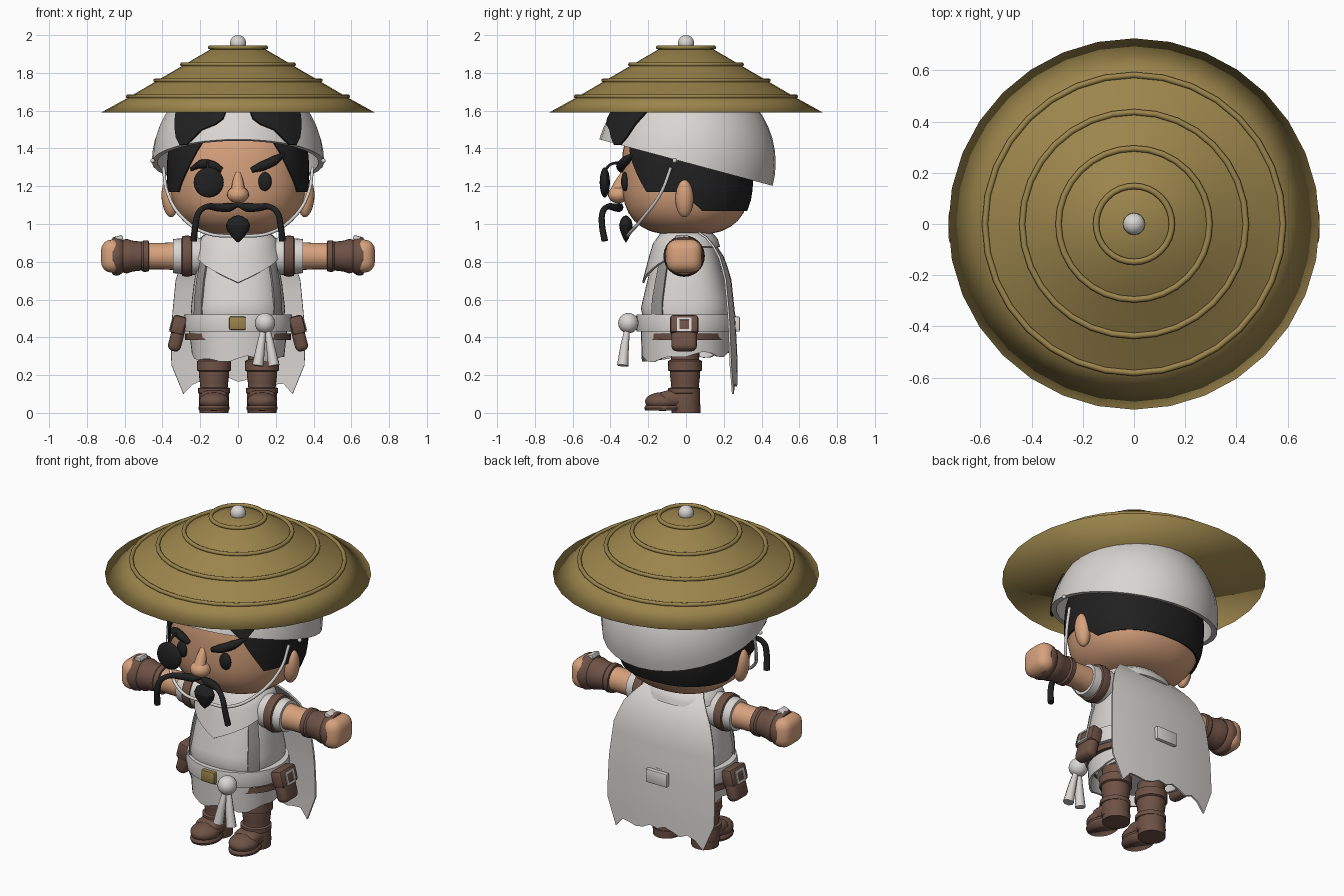
import bpy, bmesh, math
from math import sin, cos, pi, radians, sqrt
from mathutils import Vector

if "Cube" in bpy.data.objects:
    bpy.data.objects.remove(bpy.data.objects["Cube"])


def material(name, r, g, b):
    m = bpy.data.materials.new(name)
    m.diffuse_color = (r, g, b, 1)
    m.use_nodes = True
    m.node_tree.nodes["Principled BSDF"].inputs["Base Color"].default_value = m.diffuse_color
    return m


WHITE = material("white cloth", 0.69, 0.665, 0.64)
GREY = material("grey trim", 0.30, 0.29, 0.275)
SKIN = material("skin", 0.68, 0.36, 0.205)
BROWN = material("brown leather", 0.155, 0.083, 0.06)
BLACK = material("black hair", 0.015, 0.015, 0.015)
GOLD = material("straw gold", 0.33, 0.235, 0.072)


def finish(name, bm, mat, loc=(0, 0, 0), rot=(0, 0, 0), scale=(1, 1, 1), limit=40):
    bmesh.ops.remove_doubles(bm, verts=bm.verts[:], dist=1e-5)
    bmesh.ops.recalc_face_normals(bm, faces=bm.faces[:])
    for f in bm.faces:
        f.smooth = True
    for e in bm.edges:
        e.smooth = e.calc_face_angle(0) < radians(limit)
    me = bpy.data.meshes.new(name)
    bm.to_mesh(me)
    bm.free()
    me.materials.append(mat)
    ob = bpy.data.objects.new(name, me)
    bpy.context.collection.objects.link(ob)
    ob.location, ob.rotation_euler, ob.scale = loc, rot, scale
    return ob


def sheet(name, rows, mat, thick=0.0, closed=False, **kw):
    """Quad surface through rows of points."""
    bm = bmesh.new()
    vs = [[bm.verts.new(p) for p in row] for row in rows]
    n = len(rows[0])
    for a, b in zip(vs, vs[1:]):
        for i in range(n if closed else n - 1):
            j = (i + 1) % n
            bm.faces.new((a[i], a[j], b[j], b[i]))
    if thick:
        bmesh.ops.recalc_face_normals(bm, faces=bm.faces[:])
        bmesh.ops.solidify(bm, geom=bm.faces[:], thickness=thick)
    return finish(name, bm, mat, **kw)


def lathe(name, profile, mat, segs=24, phase=0.0, **kw):
    """Surface of revolution of (radius, height) points about z."""
    rows = [[(r * cos(phase + 2 * pi * i / segs), r * sin(phase + 2 * pi * i / segs), z)
             for i in range(segs)] for r, z in profile]
    return sheet(name, rows, mat, closed=True, **kw)


def ball(name, loc, size, mat, rot=(0, 0, 0)):
    bm = bmesh.new()
    bmesh.ops.create_uvsphere(bm, u_segments=20, v_segments=12, radius=1)
    return finish(name, bm, mat, loc, rot, size)


def block(name, loc, size, mat, bevel=0.01, rot=(0, 0, 0), segs=2):
    bm = bmesh.new()
    bmesh.ops.create_cube(bm, size=1)
    bmesh.ops.scale(bm, vec=size, verts=bm.verts[:])
    bmesh.ops.bevel(bm, geom=bm.edges[:], offset=bevel, segments=segs, profile=0.5, affect='EDGES')
    return finish(name, bm, mat, loc, rot)


def tube(name, pts, mat):
    """Smooth tube through (x, y, z, radius) points."""
    cu = bpy.data.curves.new(name, 'CURVE')
    cu.dimensions = '3D'
    cu.bevel_depth, cu.bevel_resolution, cu.resolution_u = 1.0, 2, 6
    cu.use_fill_caps = True
    sp = cu.splines.new('BEZIER')
    sp.bezier_points.add(len(pts) - 1)
    for bp, p in zip(sp.bezier_points, pts):
        bp.co, bp.radius = p[:3], p[3]
    for bp in sp.bezier_points:
        bp.handle_left_type = bp.handle_right_type = 'AUTO'
    cu.materials.append(mat)
    ob = bpy.data.objects.new(name, cu)
    bpy.context.collection.objects.link(ob)


def lerp(table, t):
    for a, b in zip(table, table[1:]):
        if t <= b[0]:
            k = max(0, (t - a[0]) / (b[0] - a[0]))
            return [u + (v - u) * k for u, v in zip(a[1:], b[1:])]
    return list(table[-1][1:])


# Straw hat with flat underside, raised rings and top knob
lathe("straw_hat", [(0, 1.595), (0.725, 1.59), (0.58, 1.67), (0.435, 1.755), (0.29, 1.84), (0.145, 1.925), (0, 1.95)],
      GOLD, segs=32, limit=180)
for r, z in ((0.582, 1.675), (0.437, 1.76), (0.295, 1.845), (0.148, 1.935)):
    lathe("hat_ring", [(r + 0.012 * cos(k * pi / 4), z + 0.011 * sin(k * pi / 4)) for k in range(9)],
          GOLD, segs=32, limit=60)
ball("hat_knob", (0, 0, 1.957), (0.043,) * 3, WHITE)

# Tilted head wrap under the hat
arc = [k * pi / 24 for k in range(13)]
lathe("head_wrap", [(0.475 * sin(a), 0.475 * cos(a)) for a in arc]
      + [(0.445 * sin(a), 0.445 * cos(a)) for a in reversed(arc)], WHITE, segs=32,
      loc=(0, 0, 1.325), rot=(radians(-15), 0, 0), scale=(0.96, 1, 1))


# Head and hair share one rounded form
def head_point(a, z, k=1.0):
    s = max(0, 1 - abs((z - 1.27) / 0.33) ** 2.9) ** (1 / 2.9)
    c, d = sin(a), cos(a)
    q = (abs(c) ** 2.3 + abs(d) ** 2.3) ** (-1 / 2.3) * s * k
    return (0.36 * c * q, 0.34 * d * q, z)


sheet("head", [[head_point(2 * pi * i / 36, 1.27 - 0.33 * cos(pi * j / 18)) for i in range(36)]
               for j in range(19)], SKIN, closed=True)
hairline = [(0, 1.07), (75, 1.07), (95, 1.17), (125, 1.17), (138, 1.3), (150, 1.44)]
hair_rows = []
for j in range(9):
    row = []
    for a in range(-150, 151, 5):
        low = lerp(hairline, abs(a))[0]
        row.append(head_point(radians(a), low + (1.52 - low) * j / 8, 1.045))
    hair_rows.append(row)
sheet("hair", hair_rows, BLACK, thick=0.01)

# Face
ball("nose_tip", (0, -0.358, 1.155), (0.058, 0.055, 0.045), SKIN)
tube("nose_bridge", [(0, -0.325, 1.27, 0.018), (0, -0.35, 1.21, 0.032), (0, -0.365, 1.16, 0.042)], SKIN)
ball("eye_patch", (-0.155, -0.43, 1.22), (0.08, 0.027, 0.08), BLACK)
tube("patch_cord", [(-0.16, -0.43, 1.28, 0.007), (-0.16, -0.4, 1.315, 0.007), (-0.16, -0.34, 1.325, 0.007)], BLACK)
tube("left_brow", [(-0.085, -0.345, 1.285, 0.014), (-0.13, -0.345, 1.308, 0.024),
                   (-0.19, -0.325, 1.318, 0.024), (-0.248, -0.28, 1.29, 0.01)], BLACK)
tube("right_brow", [(0.07, -0.345, 1.285, 0.014), (0.125, -0.345, 1.305, 0.025),
                    (0.19, -0.32, 1.335, 0.025), (0.25, -0.27, 1.375, 0.008)], BLACK)
lathe("goatee", [(0, 0.90), (0.028, 0.925), (0.057, 0.965), (0.065, 0.995), (0.05, 1.025), (0.02, 1.042), (0, 1.045)],
      BLACK, segs=16, loc=(0, -0.318, 0), scale=(1, 0.55, 1))
tufts = [(1.42, 0.275, 0.31), (1.46, 0.235, 0.33), (1.5, 0.195, 0.335), (1.53, 0.12, 0.335),
         (1.56, 0.08, 0.335), (1.6, 0.065, 0.33), (1.64, 0.06, 0.30)]
for s in (-1, 1):
    ball("eye", (0.142 * s, -0.322, 1.225), (0.036, 0.022, 0.05), BLACK)
    ball("ear", (0.362 * s, -0.008, 1.135), (0.042, 0.048, 0.1), SKIN, rot=(0, 0.1 * s, 0))
    tube("moustache", [(0, -0.345, 1.1, 0.01), (0.05 * s, -0.355, 1.088, 0.025), (0.11 * s, -0.375, 1.088, 0.021),
                       (0.17 * s, -0.42, 1.09, 0.015), (0.208 * s, -0.442, 1.06, 0.016),
                       (0.224 * s, -0.445, 1.0, 0.017), (0.235 * s, -0.43, 0.91, 0.018)], BLACK)
    tube("chin_strap", [(0.395 * s, -0.08, 1.3, 0.009), (0.375 * s, -0.13, 1.17, 0.009),
                        (0.29 * s, -0.23, 1.03, 0.009), (0.16 * s, -0.3, 0.95, 0.009), (0, -0.31, 0.935, 0.009)], WHITE)
    ball("strap_stud", (0.452 * s, -0.06, 1.335), (0.012, 0.012, 0.012), WHITE)
    # Hair tufts lying over the front of the head wrap
    rows = []
    for z, a, b in tufts:
        xs = [a + (b - a) * i / 5 for i in range(6)]
        rows.append([(s * x, -sqrt(0.487 ** 2 - (x / 0.96) ** 2 - (z - 1.325) ** 2), z) for x in xs])
    sheet("hair_tuft", rows, BLACK, thick=0.012)


# Tunic body, a rounded box in section
def oval(a, rx, ry, z, n=2.5):
    q = (abs(sin(a)) ** n + abs(cos(a)) ** n) ** (-1 / n)
    return (rx * q * sin(a), -ry * q * cos(a), z)


body = [(0.33, 0.2, 0.18), (0.45, 0.24, 0.215), (0.55, 0.25, 0.24), (0.70, 0.232, 0.205),
        (0.85, 0.2, 0.165), (0.93, 0.17, 0.14), (0.96, 0.1, 0.1)]


def body_point(a, z, add=0.0):
    rx, ry = lerp(body, z)
    return oval(a, rx + add, ry + add, z)


ring = [2 * pi * i / 32 for i in range(32)]
rows = [[body_point(a, 0.33 + 0.63 * j / 14) for a in ring] for j in range(15)]
sheet("tunic", [[(0, 0, 0.33)] * 32] + rows + [[(0, 0, 0.96)] * 32], WHITE, closed=True)

# Ragged skirt below the belt
hem = [0.30 - 0.02 * cos(a) + 0.012 * sin(7 * a) + 0.01 * sin(4 * a + 1) for a in ring]
sheet("skirt", [[oval(a, 0.265 - 0.02 * t, 0.24 - 0.005 * t, 0.48 + (h - 0.48) * t, 2.2)
                 for a, h in zip(ring, hem)] for t in (0, 0.33, 0.66, 1)], WHITE, thick=0.012, closed=True)

# Neck scarf with a front point
rows = []
for t in (0, 0.25, 0.5, 0.75, 1):
    row = []
    for a in ring:
        front = min(a, 2 * pi - a) / (pi / 2)
        z = 0.965 + (0.69 + 0.19 * min(1, front) - 0.965) * t
        rx, ry = lerp(body, z)
        row.append(oval(a, rx + 0.035, ry + 0.025, z, 2.2))
    rows.append(row)
sheet("neck_scarf", rows, WHITE, thick=0.012, closed=True)

# Cape with a ragged hem
shape = [(0, 0.97, 0.15, 0.06), (0.1, 0.92, 0.21, 0.14), (0.22, 0.82, 0.29, 0.205), (0.35, 0.71, 0.33, 0.24),
         (0.6, 0.50, 0.35, 0.262), (0.85, 0.29, 0.356, 0.272), (1, 0.15, 0.29, 0.274)]
drop = [-0.05, 0.0, 0.02, 0.0, 0.02, 0.035, 0.015, 0.025, 0.0, -0.01, 0.0, 0.005, -0.05]
rows = []
for j in range(15):
    z, w, y = lerp(shape, j / 14)
    rows.append([(w * (i - 6) / 6, y - 0.25 * (w * (i - 6) / 6) ** 2, z + drop[i] * max(0, j - 9) / 5)
                 for i in range(13)])
sheet("cape", rows, WHITE, thick=0.01)
block("cape_loop", (0, 0.27, 0.47), (0.14, 0.03, 0.08), WHITE, 0.006)

# Belts, buckle and knotted sash
lathe("belt", [(0.25, 0.43), (0.285, 0.43), (0.292, 0.475), (0.285, 0.52), (0.24, 0.52)], WHITE, segs=32,
      scale=(1, 0.92, 1))
lathe("under_belt", [(0.24, 0.385), (0.28, 0.385), (0.28, 0.42), (0.24, 0.42)], BROWN, segs=32, scale=(1, 0.84, 1))
block("belt_buckle", (-0.003, -0.268, 0.475), (0.088, 0.03, 0.07), GOLD, 0.008)
ball("sash_knot", (0.143, -0.305, 0.475), (0.054,) * 3, WHITE)
for x0, x1 in ((0.135, 0.105), (0.155, 0.19)):
    tube("sash_tail", [(x0, -0.31, 0.45, 0.014), ((x0 + x1) / 2, -0.325, 0.35, 0.023), (x1, -0.335, 0.25, 0.03)], WHITE)

for s in (-1, 1):
    # Shoulder trim running down the front corners
    sheet("tunic_trim", [[body_point(s * radians(a), z, 0.01) for a in (45, 50, 55, 60)]
                         for z in (0.52, 0.6, 0.7, 0.8, 0.86, 0.92)], GREY, thick=0.012)
    # Arm, built outward along x
    arm = dict(loc=(0, -0.01, 0.83), rot=(0, s * pi / 2, 0))
    lathe("sleeve", [(0, 0.12), (0.09, 0.13), (0.1, 0.24), (0.09, 0.345), (0.06, 0.345)], WHITE, **arm)
    lathe("sleeve_band", [(0.09, 0.24), (0.105, 0.245), (0.11, 0.27), (0.105, 0.295), (0.09, 0.3)], BROWN, **arm)
    lathe("forearm", [(0, 0.3), (0.076, 0.3), (0.07, 0.4), (0.07, 0.5), (0, 0.5)], SKIN, **arm)
    lathe("bracer", [(0.06, 0.47), (0.082, 0.473), (0.084, 0.5), (0.076, 0.51), (0.082, 0.56), (0.092, 0.59),
                     (0.086, 0.61), (0.1, 0.625), (0.104, 0.645), (0.098, 0.665), (0.07, 0.668)], BROWN, **arm)
    block("fist", (0.665 * s, -0.01, 0.83), (0.12, 0.19, 0.175), SKIN, 0.056, segs=4)
    block("bracer_plate", (0.63 * s, -0.02, 0.925), (0.04, 0.07, 0.025), WHITE, 0.006, rot=(0, 0.3 * s, 0))
    # Hip pouch
    tilt = (0, -0.25 * s, 0)
    block("pouch", (0.322 * s, -0.01, 0.41), (0.07, 0.135, 0.17), BROWN, 0.028, rot=tilt, segs=3)
    block("pouch_flap", (0.315 * s, -0.01, 0.465), (0.075, 0.15, 0.1), BROWN, 0.018, rot=tilt)
    lathe("pouch_buckle", [(0.036, 0), (0.054, 0), (0.054, 0.016), (0.036, 0.016), (0.036, 0)], WHITE, segs=4,
          phase=pi / 4, loc=(0.342 * s, -0.01, 0.465), rot=(0, s * pi / 2 - 0.25 * s, 0))
    # Boot
    lathe("boot_shaft", [(0, 0.03), (0.078, 0.03), (0.08, 0.1), (0.072, 0.13), (0.075, 0.16), (0.08, 0.2),
                         (0.08, 0.22), (0.091, 0.225), (0.09, 0.275), (0.075, 0.282), (0.076, 0.36), (0, 0.36)],
          BROWN, loc=(0.127 * s, -0.005, 0))
    lathe("boot_heel", [(0, 0), (0.076, 0), (0.078, 0.045), (0, 0.045)], BROWN, loc=(0.127 * s, 0, 0))
    lathe("boot_sole", [(0, 0.012), (0.95, 0.012), (1, 0.025), (0.95, 0.04), (0, 0.04)], BROWN,
          loc=(0.127 * s, -0.115, 0), scale=(0.083, 0.106, 1))
    ball("boot_toe", (0.127 * s, -0.125, 0.06), (0.08, 0.092, 0.05), BROWN)
    block("boot_foot", (0.127 * s, -0.055, 0.075), (0.145, 0.17, 0.085), BROWN, 0.035, segs=3)
    lathe("boot_strap", [(0.07, 0.1), (0.085, 0.105), (0.085, 0.13), (0.07, 0.135)], BROWN, loc=(0.127 * s, -0.01, 0))
